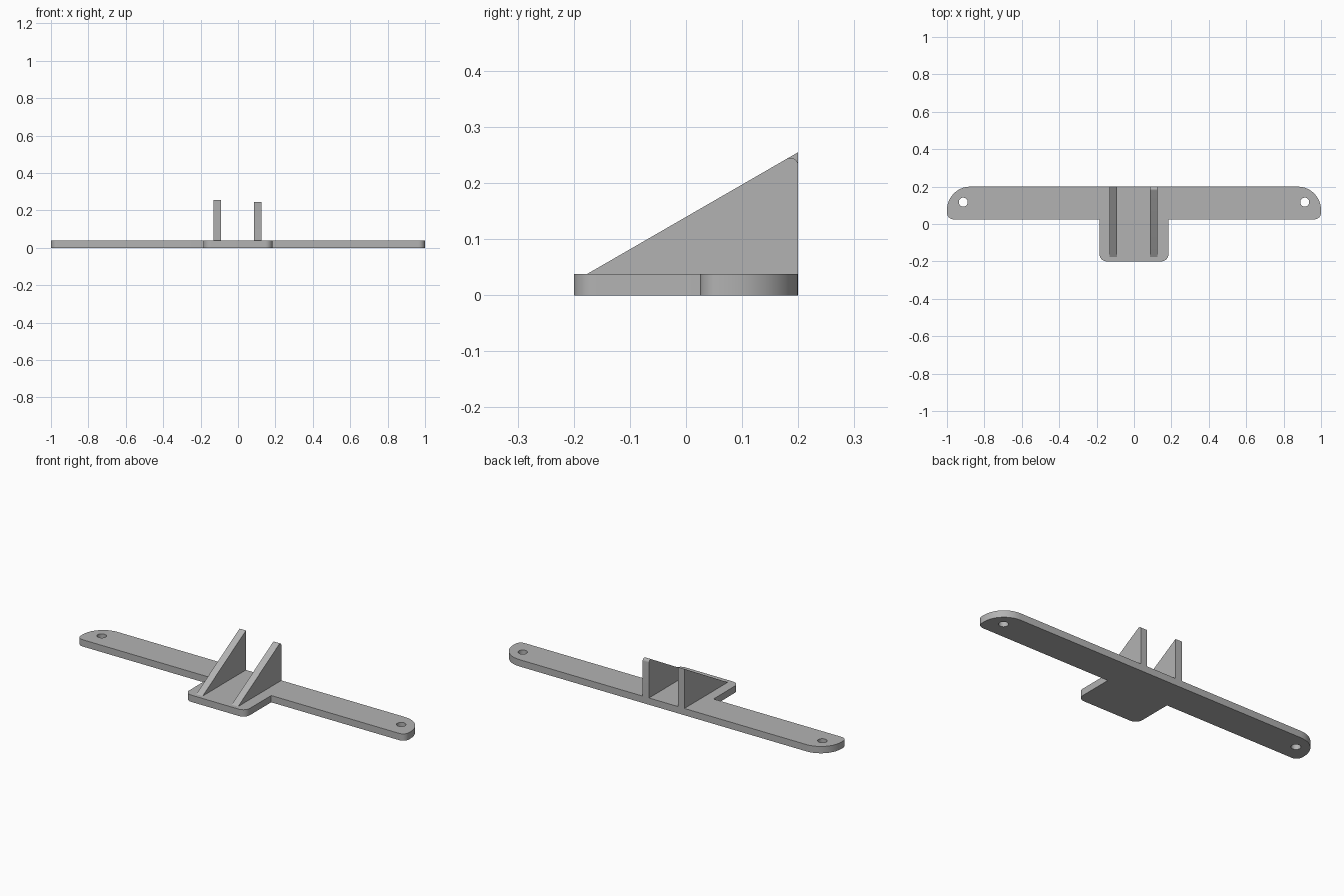
import bpy
from math import pi, cos, sin, tan
from mathutils import Vector

if "Cube" in bpy.data.objects:
    bpy.data.objects.remove(bpy.data.objects["Cube"])

THICK = 0.0375
grey = bpy.data.materials.new("plain grey")
grey.use_nodes = True
colour = (0.45, 0.45, 0.45, 1)
grey.diffuse_color = colour
grey.node_tree.nodes["Principled BSDF"].inputs["Base Color"].default_value = colour


def rounded(corners, steps=10):
    """Outline from (x, y, radius) corners, each replaced by a tangent arc."""
    pts = []
    for i, (x, y, r) in enumerate(corners):
        p = Vector((x, y))
        if r == 0:
            pts.append(p)
            continue
        a = (Vector(corners[i - 1][:2]) - p).normalized()
        b = (Vector(corners[(i + 1) % len(corners)][:2]) - p).normalized()
        half = a.angle(b) / 2
        centre = p + (a + b).normalized() * (r / sin(half))
        start = p + a * (r / tan(half)) - centre
        end = p + b * (r / tan(half)) - centre
        sweep = pi - 2 * half
        for k in range(steps + 1):
            t = k / steps
            pts.append(centre + (start * sin((1 - t) * sweep) + end * sin(t * sweep)) / sin(sweep))
    return pts


def circle(x, y, r, n=32):
    return [Vector((x + r * cos(2 * pi * k / n), y + r * sin(2 * pi * k / n))) for k in range(n)]


def slab(name, outlines, depth, location, rotation=(0, 0, 0)):
    """Extruded flat shape; inner outlines become holes."""
    curve = bpy.data.curves.new(name, "CURVE")
    curve.dimensions = "2D"
    curve.fill_mode = "BOTH"
    curve.extrude = depth / 2
    for outline in outlines:
        spline = curve.splines.new("POLY")
        spline.points.add(len(outline) - 1)
        for point, p in zip(spline.points, outline):
            point.co = (p.x, p.y, 0, 1)
        spline.use_cyclic_u = True
    curve.materials.append(grey)
    obj = bpy.data.objects.new(name, curve)
    bpy.context.collection.objects.link(obj)
    obj.location, obj.rotation_euler = location, rotation
    bpy.ops.object.select_all(action="DESELECT")
    obj.select_set(True)
    bpy.context.view_layer.objects.active = obj
    bpy.ops.object.convert(target="MESH")
    bpy.ops.object.shade_smooth_by_angle()


# T-shaped base plate with rounded ends and two screw holes
right_half = [(0.185, -0.2, 0.04), (0.185, 0.025, 0), (1, 0.025, 0.035), (1, 0.2, 0.125)]
left_half = [(-x, y, r) for x, y, r in reversed(right_half)]
holes = [circle(side * 0.913, 0.117, 0.024) for side in (-1, 1)]
slab("base_plate", [rounded(right_half + left_half)] + holes, THICK, (0, 0, THICK / 2))

# Two triangular ribs; the left one has a rounded tip
for name, x, tip in (("right_rib", -0.111, 0), ("left_rib", 0.105, 0.0137)):
    profile = rounded([(-0.177, THICK, 0), (0.2, THICK, 0), (0.2, 0.255, tip)])
    slab(name, [profile], 0.039, (x, 0, 0), (pi / 2, 0, pi / 2))
